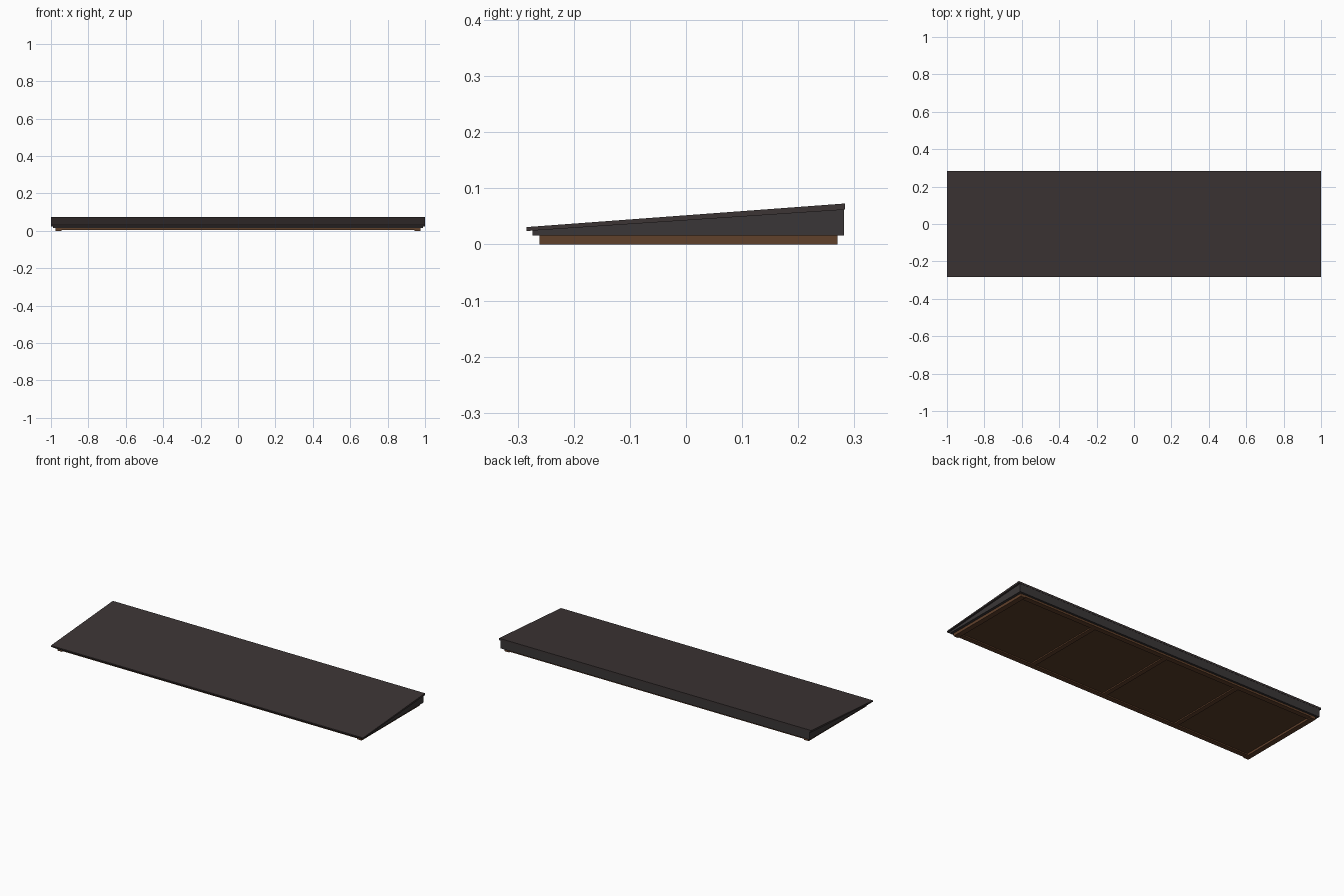
import bpy, bmesh

if "Cube" in bpy.data.objects:
    bpy.data.objects.remove(bpy.data.objects["Cube"])


def material(name, rgb):
    m = bpy.data.materials.new(name)
    m.diffuse_color = (*rgb, 1)
    m.use_nodes = True
    m.node_tree.nodes["Principled BSDF"].inputs["Base Color"].default_value = m.diffuse_color
    return m


ROOF = material("dark roofing", (0.045, 0.035, 0.035))
WALL = material("charcoal fascia", (0.042, 0.037, 0.038))
WOOD = material("brown timber", (0.118, 0.052, 0.024))
PANEL = material("dark timber panel", (0.095, 0.046, 0.022))


def extrude_profile(name, yz, half_width, mat):
    """Prism with a y/z side profile, extruded along x."""
    bm = bmesh.new()
    face = bm.faces.new([bm.verts.new((-half_width, y, z)) for y, z in yz])
    ext = bmesh.ops.extrude_face_region(bm, geom=[face])["geom"]
    moved = [v for v in ext if isinstance(v, bmesh.types.BMVert)]
    bmesh.ops.translate(bm, verts=moved, vec=(2 * half_width, 0, 0))
    bmesh.ops.recalc_face_normals(bm, faces=bm.faces)
    me = bpy.data.meshes.new(name)
    bm.to_mesh(me)
    bm.free()
    me.materials.append(mat)
    ob = bpy.data.objects.new(name, me)
    bpy.context.collection.objects.link(ob)
    return ob


def box(name, x, y, z, mat):
    """Box from (min, max) ranges."""
    ob = extrude_profile(name, [(y[0], z[0]), (y[1], z[0]), (y[1], z[1]), (y[0], z[1])],
                         (x[1] - x[0]) / 2, mat)
    ob.location.x = (x[0] + x[1]) / 2
    return ob


# Sloping roof slab
extrude_profile("roof_slab", [(-0.284, 0.024), (0.283, 0.062), (0.283, 0.073), (-0.284, 0.031)], 1.0, ROOF)

# Wedge-shaped fascia body below the slab
extrude_profile("fascia_body", [(-0.274, 0.016), (0.282, 0.016), (0.282, 0.063), (-0.274, 0.025)], 0.99, WALL)

# Underside ceiling panel
box("ceiling_panel", (-0.96, 0.96), (-0.25, 0.26), (0.012, 0.018), PANEL)

# Full-depth end battens
for side, x in (("left", -0.96), ("right", 0.96)):
    box(side + "_end_batten", (x - 0.015, x + 0.015), (-0.261, 0.27), (0, 0.017), WOOD)

# Front and back rails, shallower than the end battens
box("front_rail", (-0.945, 0.945), (-0.261, -0.232), (0.005, 0.017), WOOD)
box("back_rail", (-0.945, 0.945), (0.241, 0.27), (0.005, 0.017), WOOD)

# Dividers making four bays
for i, x in enumerate((-0.473, 0, 0.473)):
    box(f"divider_{i + 1}", (x - 0.013, x + 0.013), (-0.232, 0.241), (0.005, 0.017), WOOD)
